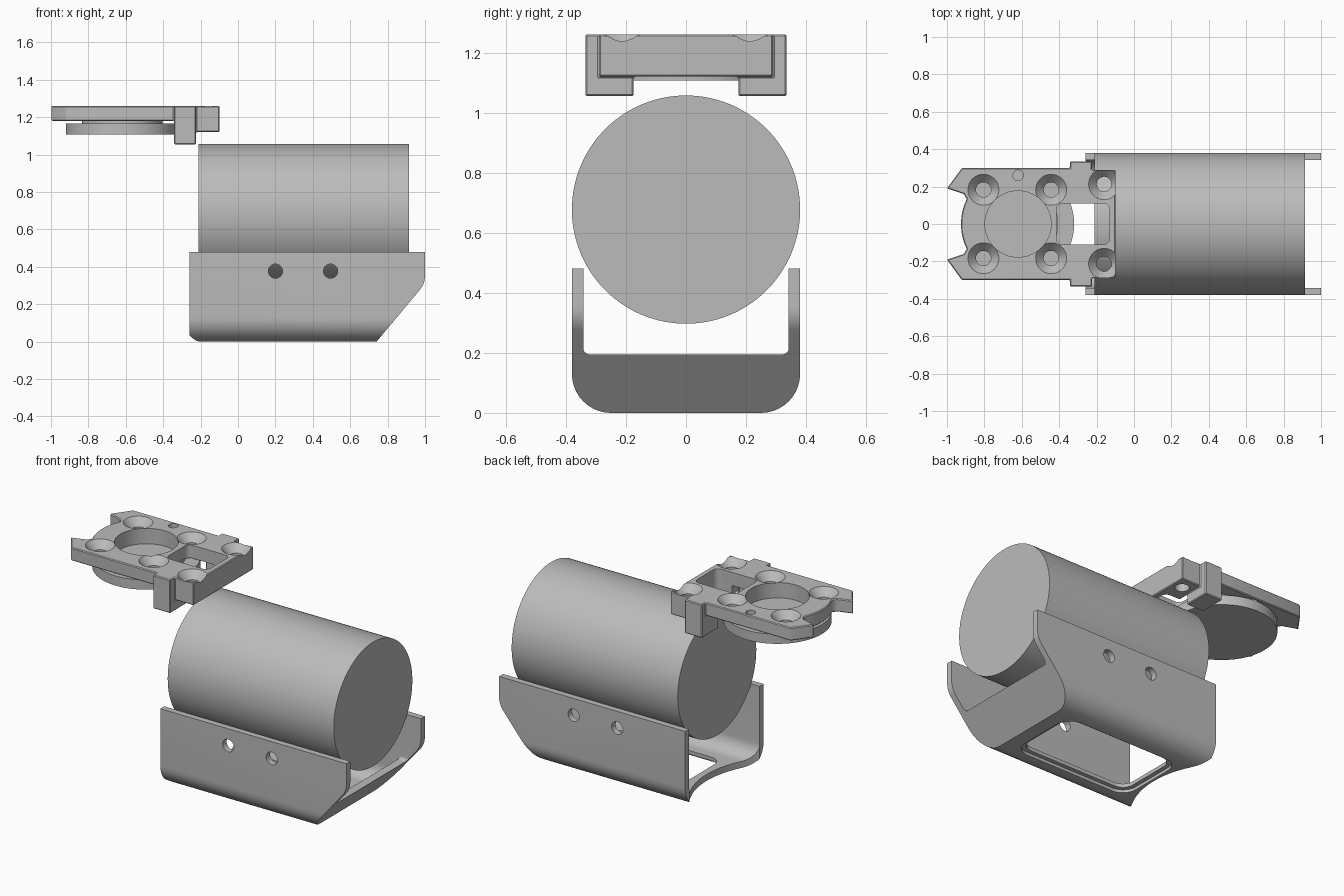
import bpy, bmesh
from math import sin, cos, pi, tan, radians
from mathutils import Vector

cube = bpy.data.objects.get("Cube")
if cube:
    bpy.data.objects.remove(cube, do_unlink=True)

grey = bpy.data.materials.new("plain_grey")
grey.use_nodes = True
COLOUR = (0.5, 0.5, 0.5, 1)
grey.diffuse_color = COLOUR
bsdf = next(n for n in grey.node_tree.nodes if n.type == 'BSDF_PRINCIPLED')
bsdf.inputs["Base Color"].default_value = COLOUR


# ---- helpers ----
def finish(name, bm):
    bmesh.ops.recalc_face_normals(bm, faces=bm.faces)
    mesh = bpy.data.meshes.new(name)
    bm.to_mesh(mesh)
    bm.free()
    mesh.materials.append(grey)
    ob = bpy.data.objects.new(name, mesh)
    bpy.context.collection.objects.link(ob)
    return ob


def rounded(pts, steps=10):
    """Outline from corners (u, v) or (u, v, radius)."""
    out = []
    for i, p in enumerate(pts):
        c = Vector(p[:2])
        if len(p) < 3:
            out.append(c)
            continue
        a = (Vector(pts[i - 1][:2]) - c).normalized()
        b = (Vector(pts[(i + 1) % len(pts)][:2]) - c).normalized()
        half = a.angle(b) / 2
        run = p[2] / tan(half)
        mid = c + (a + b).normalized() * p[2] / sin(half)
        s, e = c + a * run - mid, c + b * run - mid
        sweep = pi - 2 * half
        for k in range(steps + 1):
            t = k / steps
            out.append(mid + (s * sin((1 - t) * sweep) + e * sin(t * sweep)) / sin(sweep))
    return out


def prism(name, outline, lo, hi, axis='z'):
    place = {'x': lambda u, v, w: (w, u, v),
             'y': lambda u, v, w: (u, w, v),
             'z': lambda u, v, w: (u, v, w)}[axis]
    bm = bmesh.new()
    rings = [[bm.verts.new(place(p[0], p[1], w)) for p in outline] for w in (lo, hi)]
    n = len(outline)
    for ring in rings:
        bm.faces.new(ring)
    for i in range(n):
        j = (i + 1) % n
        bm.faces.new((rings[0][i], rings[0][j], rings[1][j], rings[1][i]))
    return finish(name, bm)


def circle(u, v, r, n=64):
    return [(u + r * cos(2 * pi * k / n), v + r * sin(2 * pi * k / n)) for k in range(n)]


def rect(u0, u1, v0, v1, r=None):
    pts = [(u0, v0), (u1, v0), (u1, v1), (u0, v1)]
    return rounded([p + (r,) for p in pts]) if r else pts


def cone(x, y, r0, r1, z0, z1):
    bm = bmesh.new()
    bmesh.ops.create_cone(bm, cap_ends=True, segments=40, radius1=r0, radius2=r1, depth=z1 - z0)
    bmesh.ops.translate(bm, verts=bm.verts, vec=(x, y, (z0 + z1) / 2))
    return finish("cutter", bm)


def apply(ob, mod):
    bpy.context.view_layer.objects.active = ob
    bpy.ops.object.modifier_apply(modifier=mod.name)


def combine(ob, other, op='DIFFERENCE'):
    mod = ob.modifiers.new("combine", 'BOOLEAN')
    mod.operation, mod.solver, mod.object = op, 'EXACT', other
    apply(ob, mod)
    bpy.data.objects.remove(other, do_unlink=True)


def smooth(ob, angle=30):
    bpy.ops.object.select_all(action='DESELECT')
    ob.select_set(True)
    bpy.context.view_layer.objects.active = ob
    bpy.ops.object.shade_smooth_by_angle(angle=radians(angle))


# ---- main cylinder ----
smooth(prism("main_cylinder", circle(0, 0.677, 0.38, 128), -0.21, 0.915, 'x'))


# ---- cradle: thin channel with a sloped end ----
def channel(name, half, floor, radius, lo, hi, top):
    return prism(name, rounded([(-half, floor, radius), (half, floor, radius),
                                (half, top), (-half, top)]), lo, hi, 'x')


cradle = channel("cradle", 0.38, 0, 0.13, -0.26, 1.1, 0.48)
side = rounded([(-0.5, -0.1), (0.657, -0.1), (1.0, 0.31, 0.12), (1.0, 0.6), (-0.5, 0.6)])
combine(cradle, prism("cutter", side, -0.6, 0.6, 'y'), 'INTERSECT')

hollow = channel("cutter", 0.342, 0.04, 0.09, -0.5, 1.4, 0.7)
inner = [(-0.6, 0), (0.688, 0), (1.355, 0.8), (-0.6, 0.8)]
combine(hollow, prism("cutter", inner, -0.6, 0.6, 'y'), 'INTERSECT')
combine(cradle, hollow)
# open end above the sloped lip, floor window with step, scooped rear edge
combine(cradle, channel("cutter", 0.342, 0.195, 0.02, 0.6, 1.4, 0.7))
combine(cradle, prism("cutter", rect(-0.1, 0.63, -0.2, 0.2, 0.07), -0.1, 0.1))
combine(cradle, prism("cutter", rect(-0.125, 0.655, -0.225, 0.225, 0.09), -0.1, 0.018))
combine(cradle, prism("cutter", circle(-0.68, 0, 0.54, 128), -0.1, 0.17))
for x in (0.2, 0.495):
    combine(cradle, prism("cutter", circle(x, 0.377, 0.038, 32), -0.6, 0.6, 'y'))
smooth(cradle)

# ---- mounting plate ----
CX, TOP = -0.62, 1.26
half_outline = [(CX - 0.305 * cos(a), 0.305 * sin(a)) for a in
                (radians(d) for d in range(2, 29, 4))]
half_outline += [(-0.91, 0.16), (-1.0, 0.19), (-0.92, 0.3), (-0.225, 0.3),
                 (-0.225, 0.29), (-0.098, 0.29)]
outline = half_outline + [(x, -y) for x, y in reversed(half_outline)]
plate = prism("mounting_plate", outline, 1.18, TOP)
combine(plate, prism("cutter", rect(-0.235, -0.098, -0.29, 0.29), 1.12, 1.22), 'UNION')
for s in (-1, 1):
    leg = rect(-0.342, -0.225, *sorted((s * 0.175, s * 0.335)))
    combine(plate, prism("cutter", leg, 1.055, TOP), 'UNION')
bevel = plate.modifiers.new("edge", 'BEVEL')
bevel.width, bevel.segments, bevel.limit_method = 0.006, 1, 'ANGLE'
bevel.angle_limit = radians(40)
apply(plate, bevel)

# round recess, window, countersunk holes, locating hole
combine(plate, prism("cutter", circle(CX, 0, 0.177), 1.0, 1.4))
combine(plate, prism("cutter", rect(-0.415, -0.13, -0.11, 0.11, 0.035), 1.0, 1.4))
for x, y in ((-0.805, 0.183), (-0.443, 0.183), (-0.16, 0.213)):
    for s in (-1, 1):
        combine(plate, cone(x, s * y, 0.04, 0.04, 1.0, 1.4))
        combine(plate, cone(x, s * y, 0.038, 0.092, 1.212, 1.27))
combine(plate, cone(CX, 0.26, 0.028, 0.028, 1.0, 1.4))
smooth(plate)

# ---- round foot under the plate ----
foot = prism("round_foot", circle(CX, 0, 0.3, 96), 1.107, 1.166)
smooth(foot)
neck = prism("foot_neck", circle(CX, 0, 0.215), 1.16, 1.185)
combine(neck, prism("cutter", circle(CX, 0, 0.177), 1.0, 1.4))
smooth(neck)
